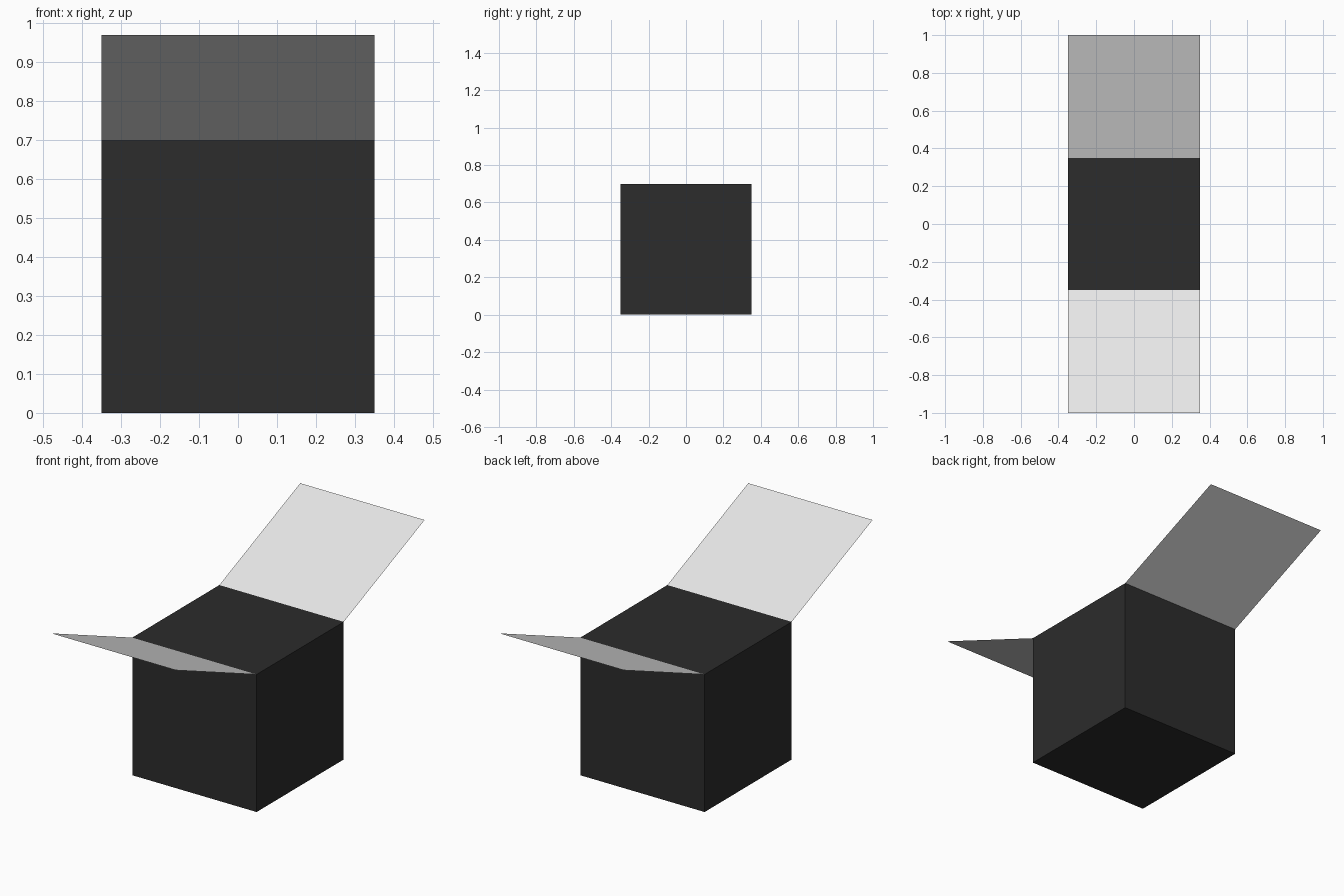
import bpy
import bmesh

SIZE = 0.7      # edge length of the box
HALF = SIZE / 2
REACH = 1.0     # outer y of each flap
TIP = 0.97      # height of each flap's outer edge

cube = bpy.data.objects.get("Cube")
if cube:
    bpy.data.objects.remove(cube, do_unlink=True)


def make_material(name, value):
    mat = bpy.data.materials.new(name)
    mat.use_nodes = True
    colour = (value, value, value, 1)
    mat.diffuse_color = colour
    mat.node_tree.nodes["Principled BSDF"].inputs["Base Color"].default_value = colour
    return mat


def add_object(name, bm, mat):
    mesh = bpy.data.meshes.new(name)
    bm.to_mesh(mesh)
    bm.free()
    mesh.materials.append(mat)
    obj = bpy.data.objects.new(name, mesh)
    bpy.context.collection.objects.link(obj)


charcoal = make_material("charcoal", 0.025)
light_grey = make_material("light grey", 0.8)

# Closed box body
bm = bmesh.new()
bmesh.ops.create_cube(bm, size=SIZE)
bmesh.ops.translate(bm, verts=bm.verts, vec=(0, 0, HALF))
add_object("box_body", bm, charcoal)

# Thin flaps rising outward from the front and back top edges
for name, side in (("front_flap", -1), ("back_flap", 1)):
    bm = bmesh.new()
    corners = [(-HALF, HALF, SIZE), (HALF, HALF, SIZE),
               (HALF, REACH, TIP), (-HALF, REACH, TIP)]
    face = bm.faces.new([bm.verts.new((x, y * side, z)) for x, y, z in corners])
    face.normal_update()
    if face.normal.z < 0:
        face.normal_flip()
    add_object(name, bm, light_grey)
